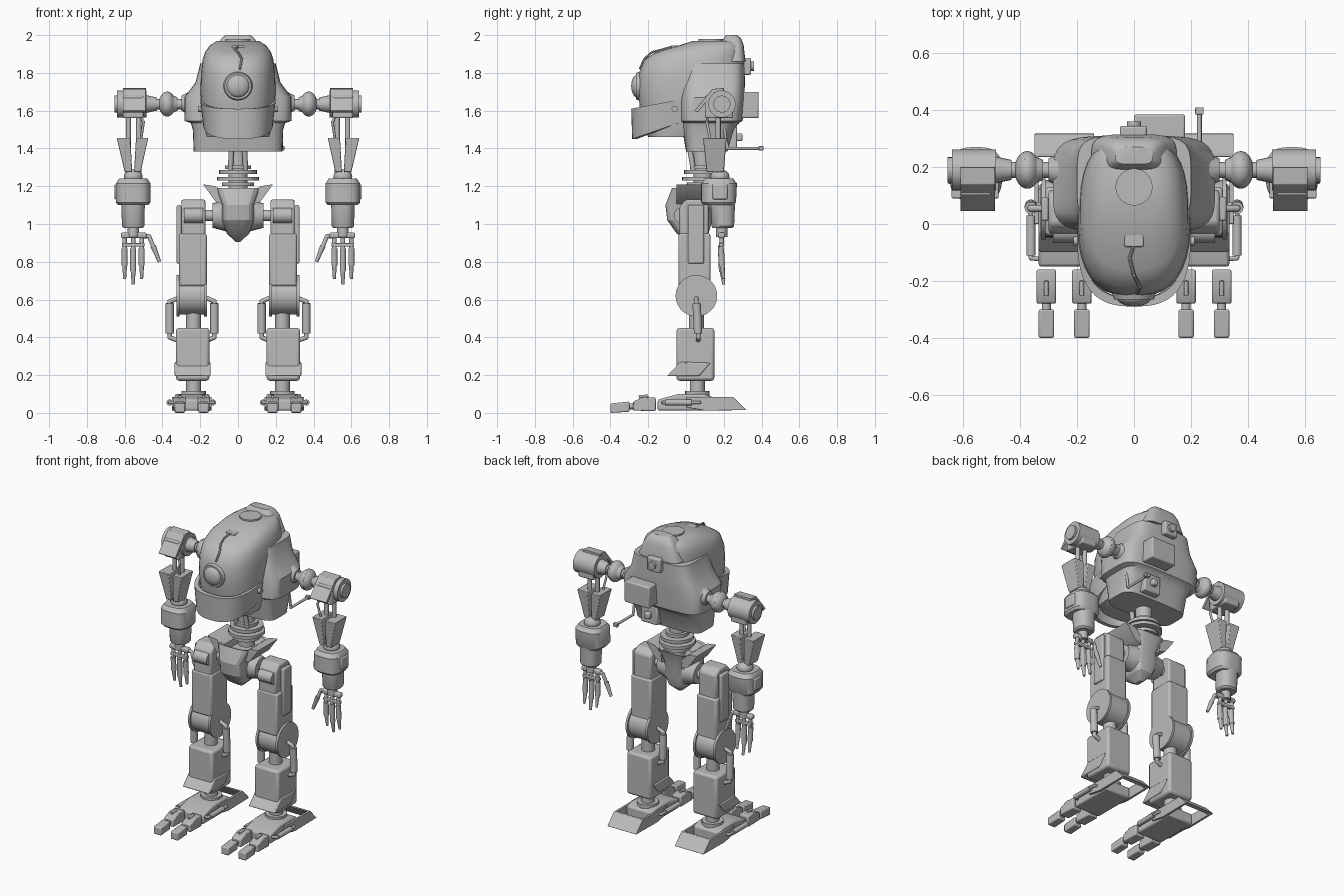
import bpy
import bmesh
from math import sin, cos, pi, radians
from mathutils import Vector, Matrix

default_cube = bpy.data.objects.get("Cube")
if default_cube:
    bpy.data.objects.remove(default_cube, do_unlink=True)

grey = bpy.data.materials.new("plain grey")
grey.use_nodes = True
grey.diffuse_color = (.5, .5, .5, 1)
grey.node_tree.nodes["Principled BSDF"].inputs["Base Color"].default_value = (.5, .5, .5, 1)


def finish(name, bm, mirror=True, bevel=0, smooth=35):
    """Turn a bmesh into an object, with optional bevel and mirroring across x."""
    bmesh.ops.recalc_face_normals(bm, faces=bm.faces)
    mesh = bpy.data.meshes.new(name)
    bm.to_mesh(mesh)
    bm.free()
    mesh.materials.append(grey)
    obj = bpy.data.objects.new(name, mesh)
    bpy.context.collection.objects.link(obj)
    bpy.ops.object.select_all(action="DESELECT")
    obj.select_set(True)
    bpy.context.view_layer.objects.active = obj
    bpy.ops.object.shade_smooth_by_angle(angle=radians(smooth))
    if bevel:
        mod = obj.modifiers.new("bevel", "BEVEL")
        mod.width, mod.segments, mod.limit_method = bevel, 2, "ANGLE"
    if mirror:
        obj.modifiers.new("mirror", "MIRROR")
    return obj


def loft(name, rings, mirror=True, bevel=0, smooth=35):
    """Skin a list of closed rings and cap both ends."""
    bm = bmesh.new()
    loops = [[bm.verts.new(p) for p in ring] for ring in rings]
    n = len(loops[0])
    for low, high in zip(loops, loops[1:]):
        for i in range(n):
            j = (i + 1) % n
            bm.faces.new((low[i], low[j], high[j], high[i]))
    bm.faces.new(loops[0])
    bm.faces.new(loops[-1])
    return finish(name, bm, mirror, bevel, smooth)


def shell(name, levels, power=3, cx=0, mirror=False, n=36, smooth=35):
    """Loft rounded sections, each given as height, half width, front and back."""
    def bend(v):
        return (1 if v > 0 else -1) * abs(v) ** (2 / power)
    rings = []
    for z, w, front, back in levels:
        mid, half = (front + back) / 2, (back - front) / 2
        angles = [2 * pi * (i + .5) / n for i in range(n)]
        rings.append([(cx + w * bend(cos(a)), mid + half * bend(sin(a)), z) for a in angles])
    return loft(name, rings, mirror, smooth=smooth)


def box(name, x, y, z, bevel=.008, mirror=True):
    rings = [[(x[0], y[0], h), (x[1], y[0], h), (x[1], y[1], h), (x[0], y[1], h)] for h in z]
    return loft(name, rings, mirror, bevel)


def side_prism(name, profile, x, bevel=.006, mirror=True):
    """Extrude a (y, z) profile along x."""
    return loft(name, [[(h, y, z) for y, z in profile] for h in x], mirror, bevel)


def rod(name, points, r, r_end=None, mirror=True, joints=True, segments=20):
    """Straight round bars through the points, with ball joints at the bends."""
    bm = bmesh.new()
    pts = [Vector(p) for p in points]
    for a, b in zip(pts, pts[1:]):
        turn = (b - a).to_track_quat("Z", "Y").to_matrix().to_4x4()
        bmesh.ops.create_cone(bm, cap_ends=True, segments=segments, radius1=r,
                              radius2=r if r_end is None else r_end, depth=(b - a).length,
                              matrix=Matrix.Translation((a + b) / 2) @ turn)
    for p in pts[1:-1] if joints else []:
        bmesh.ops.create_uvsphere(bm, u_segments=12, v_segments=8, radius=r,
                                  matrix=Matrix.Translation(p))
    return finish(name, bm, mirror)


def ball(name, at, size, mirror=True):
    bm = bmesh.new()
    bmesh.ops.create_uvsphere(bm, u_segments=28, v_segments=16, radius=1,
                              matrix=Matrix.Translation(at) @ Matrix.Diagonal((*size, 1)))
    return finish(name, bm, mirror)


# Head and torso
shell("head_shell", [(1.46, .165, -.2, .1), (1.53, .185, -.235, .28), (1.7, .2, -.255, .31),
                     (1.8, .196, -.25, .31), (1.87, .188, -.22, .31), (1.91, .175, -.16, .305),
                     (1.945, .15, -.04, .3), (1.97, .11, .04, .28)], power=2.6, smooth=60)
shell("torso_shell", [(1.385, .235, 0, .22), (1.5, .24, -.02, .255), (1.535, .25, -.025, .28),
                      (1.545, .283, -.03, .3), (1.67, .285, -.03, .31), (1.75, .225, -.02, .312),
                      (1.85, .2, 0, .31)], power=4.5)
shell("crest", [(1.86, .15, .14, .315), (1.95, .11, .18, .305), (1.985, .085, .2, .29),
                (2, .065, .21, .27)], power=4)
rod("top_hatch", [(0, .13, 1.95), (0, .13, 1.98)], .065, mirror=False, segments=32)
box("forehead_plate", x=(-.033, .033), y=(-.08, -.025), z=(1.9, 1.945), mirror=False, bevel=.004)
rod("forehead_cable", [(0, -.07, 1.94), (-.015, -.12, 1.925), (0, -.18, 1.91), (.02, -.22, 1.875),
                       (.01, -.245, 1.82)], .006, mirror=False, segments=8)

# Eye
rod("eye_ring", [(0, -.22, 1.73), (0, -.265, 1.73)], .085, .07, mirror=False, segments=36)
ball("eye_lens", (0, -.255, 1.73), (.062, .035, .062), mirror=False)

# Jaw guard: a tapered band around the front of the head
jaw = []
for i in range(25):
    t = pi * i / 24
    cx, sy = cos(t), sin(t) ** .7
    cx = (1 if cx > 0 else -1) * abs(cx) ** .75
    top, low = 1.66 - .05 * sy, 1.54 - .09 * sy
    jaw.append([(.2 * cx, -.025 - .265 * sy, top), (.185 * cx, -.025 - .26 * sy, low),
                (.165 * cx, -.025 - .235 * sy, low), (.18 * cx, -.025 - .235 * sy, top)])
loft("jaw_guard", jaw, mirror=False)
rod("jaw_pivot", [(.18, -.06, 1.61), (.212, -.06, 1.61)], .016)

# Back equipment
box("back_pack", x=(0, .18), y=(.29, .385), z=(1.56, 1.7), mirror=False)
box("back_unit", x=(-.05, .045), y=(.29, .345), z=(1.79, 1.88), mirror=False)
rod("back_unit_port", [(0, .34, 1.835), (0, .36, 1.835)], .025, mirror=False)
box("lower_back_unit", x=(.02, .14), y=(.2, .27), z=(1.4, 1.52), mirror=False)
box("lower_back_bracket", x=(.06, .1), y=(.25, .3), z=(1.44, 1.48), mirror=False)
rod("tail_boom", [(.23, .2, 1.52), (.23, .22, 1.4), (.23, .4, 1.4)], .008, mirror=False)
box("tail_sensor", x=(.215, .245), y=(.385, .41), z=(1.39, 1.412), mirror=False, bevel=.003)

# Waist
rod("waist_strut", [(.04, .04, 1.28), (.035, .02, 1.4)], .014)
rod("waist_column", [(0, .09, 1.15), (0, .09, 1.4)], .05, mirror=False)
for height, radius in ((1.21, .085), (1.24, .11), (1.275, .1), (1.3, .07)):
    rod("waist_disc", [(0, .09, height - .01), (0, .09, height + .01)], radius,
        mirror=False, segments=32)

# Pelvis
shell("pelvis", [(.905, .012, .02, .07), (.95, .06, -.05, .12), (1.02, .085, -.1, .14),
                 (1.1, .085, -.11, .14), (1.19, .125, -.075, .17), (1.185, .11, -.06, .16),
                 (1.13, .08, -.03, .13)], power=4, n=20, smooth=25)
loft("pelvis_wing", [[(.07, y, 1.1), (.12, y, 1.12), (.185, y, 1.21), (.12, y, 1.2),
                      (.08, y, 1.17)] for y in (-.05, .15)])
rod("pelvis_drum", [(.06, .05, 1.045), (.135, .05, 1.045)], .085, .065)
rod("hip_axle", [(.1, .05, 1.045), (.19, .05, 1.045)], .03)

# Legs
side_prism("hip_housing", [(-.035, .93), (-.035, 1.09), (0, 1.13), (.08, 1.13),
                           (.12, 1.1), (.12, .93)], x=(.172, .3), bevel=.012)
rod("hip_front_roll", [(.185, -.025, 1.045), (.285, -.025, 1.045)], .04)
box("thigh", x=(.165, .312), y=(-.04, .13), z=(.67, .95), bevel=.012)
box("thigh_panel", x=(.3, .325), y=(.01, .095), z=(.79, 1.1))
rod("knee_drum", [(.175, .055, .62), (.315, .055, .62)], .1, segments=36)
for x in (.165, .31):
    rod("knee_cap", [(x, .055, .62), (x + .015, .055, .62)], .11, segments=36)
rod("shin_piston", [(.235, .055, .42), (.235, .055, .56)], .04)
box("shin", x=(.152, .328), y=(-.05, .15), z=(.17, .45), bevel=.015)
for inner, outer in ((.17, .125), (.31, .362)):
    rod("leg_strut_pipe", [(inner, .055, .61), (outer, .055, .59), (outer, .065, .4),
                           (inner, .065, .38)], .012)
    rod("leg_strut_sleeve", [(outer, .056, .58), (outer, .064, .42)], .022)
side_prism("shin_skirt", [(-.1, .195), (-.03, .27), (.13, .265), (.07, .195)], x=(.145, .335))
rod("ankle", [(.235, .06, .08), (.235, .06, .19)], .04)
rod("ankle_collar", [(.235, .06, .085), (.235, .06, .115)], .065)

# Feet
side_prism("foot_slab", [(-.15, .012), (-.15, .07), (-.04, .1), (.09, .1), (.14, .085),
                         (.14, .012)], x=(.15, .335), bevel=.01)
for x in (.14, .335):
    side_prism("heel_side", [(0, .03), (0, .085), (.25, .085), (.318, .015), (.1, .012)],
               x=(x, x + .015), bevel=.002)
side_prism("heel_bar", [(.235, .085), (.25, .085), (.318, .015), (.29, .015)], x=(.14, .35),
           bevel=.002)
for x in (.132, .362):
    rod("foot_strut", [(x, -.11, .055), (x, .03, .055)], .016)
    rod("foot_strut_pipe", [(.24, -.13, .055), (x, -.12, .055), (x, .07, .055),
                            (.24, .09, .055)], .008)
for x in (.183, .308):
    side_prism("toe_base", [(-.16, .01), (-.16, .08), (-.22, .085), (-.28, .06), (-.28, .012)],
               x=(x - .034, x + .034))
    rod("toe_link", [(x, -.26, .035), (x, -.31, .035)], .016)
    side_prism("toe_tip", [(-.3, .006), (-.3, .06), (-.4, .05), (-.4, 0)],
               x=(x - .027, x + .027))
    rod("toe_pin", [(x, -.2, .09), (x, -.25, .085)], .008)

# Shoulders
rod("shoulder_socket", [(.26, .19, 1.64), (.3, .19, 1.64)], .06, .04)
rod("shoulder_axle", [(.26, .19, 1.635), (.52, .19, 1.635)], .028)
rod("shoulder_cone", [(.32, .19, 1.635), (.385, .19, 1.635)], .035, .065)
ball("shoulder_ball", (.375, .19, 1.635), (.045, .066, .066))
rod("shoulder_collar", [(.43, .19, 1.635), (.5, .19, 1.635)], .035, .05)
rod("shoulder_drum", [(.485, .19, 1.635), (.64, .19, 1.635)], .072, segments=32)
rod("shoulder_cap", [(.63, .19, 1.635), (.655, .19, 1.635)], .045)
side_prism("shoulder_cover", [(.045, 1.6), (.14, 1.715), (.2, 1.72), (.2, 1.7), (.15, 1.695),
                              (.06, 1.59)], x=(.488, .61), bevel=.002)
box("shoulder_block", x=(.5, .61), y=(.1, .25), z=(1.56, 1.68))

# Arms
for x in (.525, .58):
    rod("upper_arm_rod", [(x, .17, 1.2), (x, .17, 1.6)], .014)
rod("arm_hose", [(.53, .12, 1.6), (.5, .11, 1.54), (.515, .13, 1.44)], .007)
for inner, outer, foot_in, foot_out in ((.54, .475, .55, .515), (.57, .642, .56, .6)):
    loft("upper_arm_panel", [[(foot_in, .11, 1.275), (foot_out, .11, 1.275),
                              (foot_out, .2, 1.275), (foot_in, .2, 1.275)],
                             [(inner, .09, 1.455), (outer, .09, 1.455),
                              (outer, .215, 1.455), (inner, .215, 1.455)]], bevel=.004)
ball("elbow", (.555, .18, 1.25), (.05, .05, .04))
shell("forearm_sleeve", [(1.1, .08, .095, .255), (1.115, .092, .08, .265),
                         (1.215, .092, .08, .27), (1.24, .075, .1, .25)], cx=.555, mirror=True)
shell("forearm", [(.98, .052, .14, .245), (.99, .06, .135, .255), (1.11, .062, .13, .26)],
      power=2.4, cx=.555, mirror=True)
box("forearm_plate", x=(.63, .655), y=(.14, .22), z=(1.13, 1.21))
rod("wrist", [(.555, .19, .93), (.555, .19, .99)], .03)

# Hands
box("palm", x=(.485, .62), y=(.17, .205), z=(.925, .955))
box("knuckle_bar", x=(.495, .615), y=(.175, .2), z=(.88, .9), bevel=.004)
for x, tip in ((.51, .71), (.555, .68), (.6, .71)):
    rod("finger_base", [(x, .19, .93), (x, .185, .86)], .012)
    rod("finger_middle", [(x, .185, .87), (x, .19, tip + .07)], .016)
    rod("finger_tip", [(x, .19, tip + .075), (x, .2, tip)], .013, .008)
rod("thumb_link", [(.5, .19, .935), (.47, .19, .935), (.445, .185, .87)], .011)
rod("thumb_tip", [(.45, .185, .885), (.415, .185, .8)], .015, .009)
